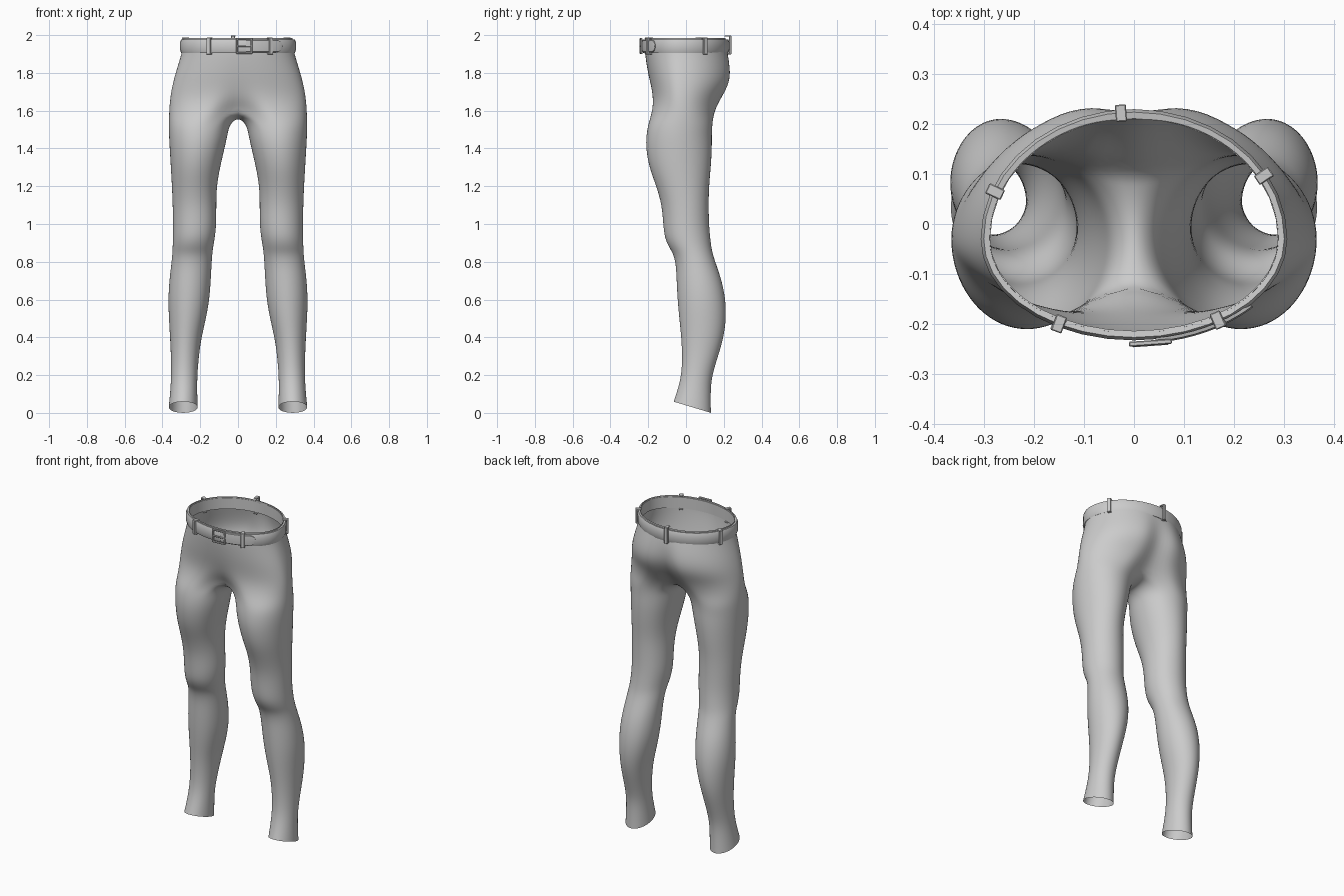
import bpy, bmesh
from math import sin, cos, radians, atan2, sqrt
from mathutils import Vector, Matrix

cube = bpy.data.objects.get("Cube")
if cube:
    bpy.data.objects.remove(cube)

grey = bpy.data.materials.new("plain grey cloth")
grey.use_nodes = True
GREY = (0.6, 0.6, 0.6, 1)
grey.diffuse_color = GREY
grey.node_tree.nodes["Principled BSDF"].inputs["Base Color"].default_value = GREY


def finish(name, bm, angle=None):
    """Turn a bmesh into a named, coloured object."""
    bmesh.ops.recalc_face_normals(bm, faces=bm.faces)
    mesh = bpy.data.meshes.new(name)
    bm.to_mesh(mesh)
    bm.free()
    mesh.materials.append(grey)
    obj = bpy.data.objects.new(name, mesh)
    bpy.context.collection.objects.link(obj)
    if angle:
        bpy.ops.object.select_all(action="DESELECT")
        obj.select_set(True)
        bpy.context.view_layer.objects.active = obj
        bpy.ops.object.shade_smooth_by_angle(angle=radians(angle))
    return obj


def oval(a, w, front, back, yc=-0.03, off=0.0):
    """Point on an egg-shaped waist outline; -90 degrees is the front."""
    a = radians(a)
    r = (back - yc if sin(a) > 0 else yc - front) + off
    return (w + off) * cos(a), yc + r * sin(a)


# Trousers: left half only, hips as open arcs, leg as closed rings
OUTER, INNER = 12, 7
# z, half width, front, back, centre front, centre back
hips = [(1.985, .292, -.220, .215, -.220, .210),
        (1.940, .294, -.220, .220, -.220, .214),
        (1.890, .305, -.218, .236, -.218, .222),
        (1.800, .334, -.206, .256, -.202, .218),
        (1.730, .352, -.192, .244, -.184, .190),
        (1.660, .364, -.186, .200, -.155, .140)]
# z, inner x, outer x, front, back
leg = [(1.53, .045, .367, -.200, .140), (1.47, .057, .366, -.211, .137),
       (1.40, .072, .362, -.213, .138), (1.30, .096, .356, -.196, .132),
       (1.20, .114, .350, -.157, .122), (1.10, .116, .346, -.128, .120),
       (1.00, .115, .344, -.121, .122), (.93, .123, .345, -.114, .128),
       (.88, .132, .346, -.092, .134), (.84, .137, .348, -.066, .142),
       (.78, .141, .354, -.053, .162), (.70, .145, .364, -.050, .190),
       (.60, .152, .370, -.045, .210), (.50, .170, .366, -.036, .213),
       (.40, .194, .360, -.025, .200), (.30, .208, .355, -.020, .170),
       (.20, .216, .354, -.024, .138), (.12, .217, .358, -.045, .130),
       (.04, .214, .367, -.066, .132)]


def leg_ring(z, x0, x1, y0, y1, grow=1.015):
    angles = [-120 + 20 * j for j in range(OUTER + 1)]
    angles += [120 + 15 * k for k in range(1, INNER + 1)]
    cx, cy = (x0 + x1) / 2, (y0 + y1) / 2
    return [Vector((cx + grow * (x1 - x0) / 2 * cos(radians(a)),
                    cy + grow * (y1 - y0) / 2 * sin(radians(a)), z)) for a in angles]


def hip_arc(z, w, front, back, mid_front, mid_back):
    pts = []
    for j in range(OUTER + 1):
        x, y = oval(-90 + 180 * j / OUTER, w, front, back)
        pts.append(Vector((x, y, z)))
    pts[0] = Vector((0, mid_front, z))
    pts[-1] = Vector((0, mid_back, z))
    return pts


bm = bmesh.new()
arcs = [[bm.verts.new(p) for p in hip_arc(*row)] for row in hips]

# Crotch ring: between hip arc and thigh ring, its inner side on the middle plane
thigh = leg_ring(1.59, .02, .367, -.192, .155)
hip = hip_arc(1.59, .367, -.185, .160, -.095, .090)
crotch = [(a + b) / 2 for a, b in zip(hip, thigh)]
crotch[0], crotch[OUTER] = hip[0], hip[OUTER]
crotch[0].z = crotch[OUTER].z = 1.605
for k in range(1, INNER + 1):
    t = k / (INNER + 1)
    crotch.append(Vector((0, .09 - .185 * t, 1.605 - .04 * sin(radians(180 * t)))))
rings = [[bm.verts.new(p) for p in crotch]]
for row in leg:
    pts = leg_ring(*row)
    if row is leg[-1]:                       # slanted ankle hem
        for p in pts:
            p.z = .03 - .3 * (p.y - .033)
    rings.append([bm.verts.new(p) for p in pts])

arcs.append(rings[0][:OUTER + 1])
for up, low in zip(arcs, arcs[1:]):
    for j in range(OUTER):
        bm.faces.new((up[j], up[j + 1], low[j + 1], low[j]))
for up, low in zip(rings, rings[1:]):
    n = len(up)
    for j in range(n):
        bm.faces.new((up[j], up[(j + 1) % n], low[(j + 1) % n], low[j]))
for f in bm.faces:
    f.smooth = True
trousers = finish("trousers", bm)
mirror = trousers.modifiers.new("mirror", "MIRROR")
mirror.use_clip = True
sub = trousers.modifiers.new("smooth", "SUBSURF")
sub.levels = sub.render_levels = 2

# Belt and its free end: a bulged strip swept round the waist
WAIST = (.292, -.218, .215)
BELT_Z = 1.942


def strip(name, stations, section, closed):
    """stations: (angle, height factor); section: (offset, height)."""
    bm = bmesh.new()
    loops = []
    for a, h in stations:
        loop = []
        for off, dz in section:
            x, y = oval(a, *WAIST, off=off)
            loop.append(bm.verts.new((x, y, BELT_Z + dz * h)))
        loops.append(loop)
    n = len(section)
    pairs = list(zip(loops, loops[1:])) + ([(loops[-1], loops[0])] if closed else [])
    for p, q in pairs:
        for j in range(n):
            bm.faces.new((p[j], q[j], q[(j + 1) % n], p[(j + 1) % n]))
    if not closed:
        bm.faces.new(loops[0])
        bm.faces.new(loops[-1])
    return finish(name, bm, 40)


strip("belt", [(10 * i, 1) for i in range(36)],
      [(-.004, -.035), (.009, -.037), (.015, -.02), (.015, .02), (.009, .036), (-.004, .034)], True)
tip = [(-82 + 5 * i, 1) for i in range(8)] + [(-44, .85), (-42, .6), (-40.5, .25)]
strip("belt_end", tip,
      [(.012, -.032), (.019, -.03), (.022, 0), (.019, .03), (.012, .032)], False)


def block(bm, a, off, z, size, shift=0.0):
    """Box facing outwards from the waist; size is along, out, up."""
    x, y = oval(a, *WAIST, off=off)
    p, q = (Vector(oval(a + d, *WAIST, off=off)) for d in (-1, 1))
    t = (q - p).normalized()
    m = (Matrix.Translation((x + t.x * shift, y + t.y * shift, z))
         @ Matrix.Rotation(atan2(t.y, t.x), 4, "Z") @ Matrix.Diagonal((*size, 1)))
    bmesh.ops.create_cube(bm, size=1, matrix=m)


# Belt loops
loops = {"front_right_loop": (-120, 0), "front_left_loop": (-56, 0), "left_loop": (30, 0),
         "right_loop": (158, 0), "back_loop": (95, .012)}
for name, (a, rise) in loops.items():
    bm = bmesh.new()
    block(bm, a, .019, BELT_Z + rise / 2, (.022, .012, .088 + rise))
    for end in (-1, 1):                      # folded ends reaching the cloth
        block(bm, a, .008, BELT_Z + end * .041 + max(0, end) * rise, (.022, .034, .007))
    bmesh.ops.bevel(bm, geom=bm.edges[:], offset=.002, segments=1, affect="EDGES")
    finish(name, bm, 30)

# Buckle: square frame with a prong
bm = bmesh.new()
FRONT = -84
for s in (-1, 1):
    block(bm, FRONT, .021, BELT_Z, (.010, .010, .082), shift=s * .038)
    block(bm, FRONT, .021, BELT_Z + s * .037, (.086, .010, .009))
block(bm, FRONT, .024, BELT_Z, (.074, .007, .008))
bmesh.ops.bevel(bm, geom=bm.edges[:], offset=.002, segments=1, affect="EDGES")
finish("buckle", bm, 30)
